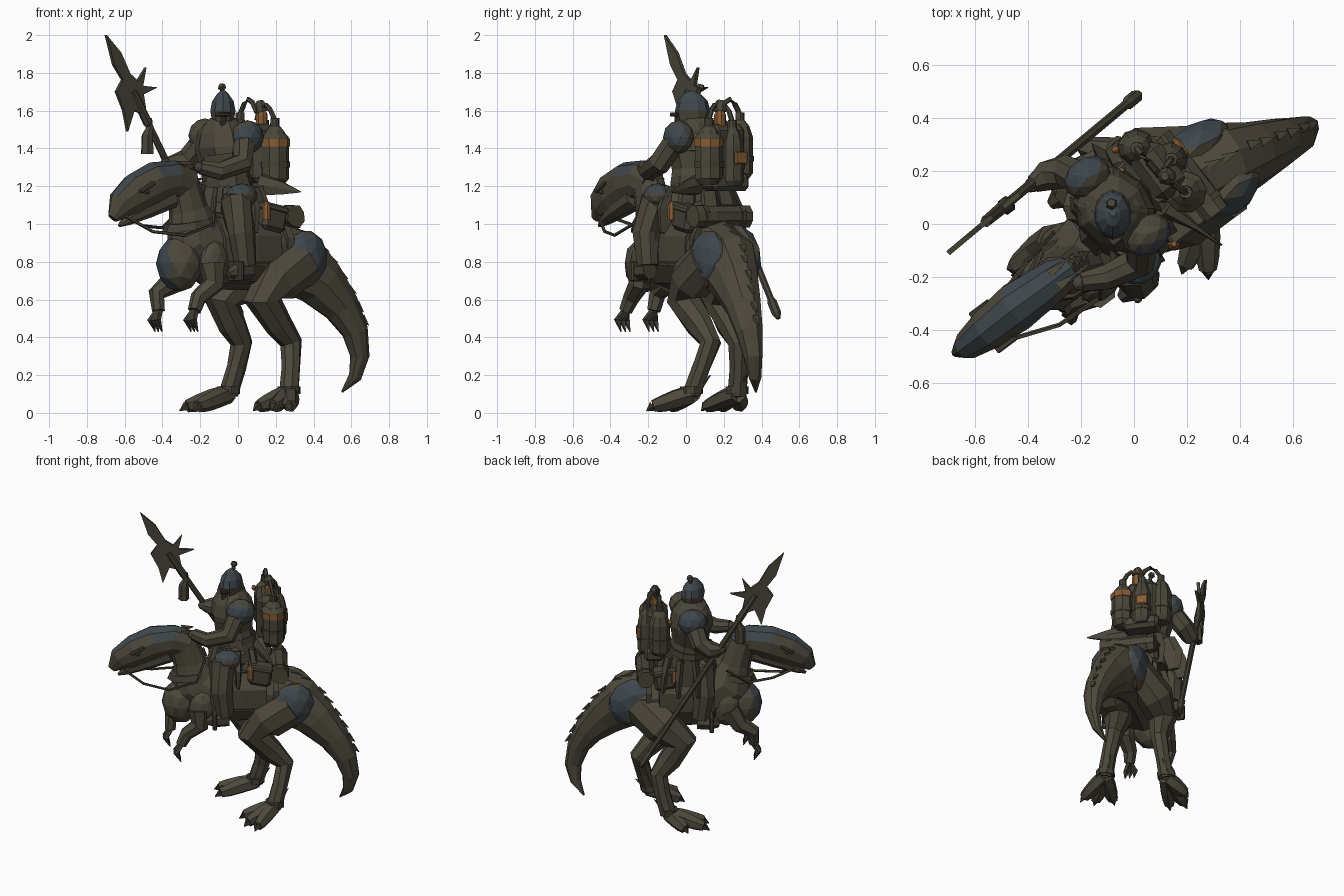
import bpy, bmesh, math, random
from mathutils import Vector, Matrix

random.seed(4)
if bpy.data.objects.get("Cube"):
    bpy.data.objects.remove(bpy.data.objects["Cube"])


def material(name, rgb):
    m = bpy.data.materials.new(name)
    m.use_nodes = True
    m.diffuse_color = (*rgb, 1)
    m.node_tree.nodes["Principled BSDF"].inputs["Base Color"].default_value = (*rgb, 1)
    return m


HIDE = material("olive hide", (.075, .066, .046))
CLOTH = material("brown cloth", (.07, .062, .043))
LEATHER = material("dark leather", (.063, .055, .039))
BLUE = material("slate blue", (.05, .063, .073))
ORANGE = material("copper orange", (.24, .105, .035))
DARK = material("dark horn", (.048, .042, .032))

LEFT, BACK, UP = Vector((.6, -.8, 0)), Vector((.8, .6, 0)), Vector((0, 0, 1))
CENTRE = Vector((-.03, .01, 0))
TURN = Matrix((LEFT, BACK, UP)).transposed().to_4x4()


def finish(name, bm, mat):
    bmesh.ops.recalc_face_normals(bm, faces=bm.faces)
    mesh = bpy.data.meshes.new(name)
    bm.to_mesh(mesh)
    bm.free()
    mesh.materials.append(mat)
    ob = bpy.data.objects.new(name, mesh)
    bpy.context.collection.objects.link(ob)
    return ob


def loft(name, pts, mat, sides=8, rough=0.0, across=LEFT):
    """Tube through points (x, y, z, half width, half height)."""
    bm, rings = bmesh.new(), []
    ps = [Vector(p[:3]) for p in pts]
    for i, p in enumerate(pts):
        t = (ps[min(i + 1, len(ps) - 1)] - ps[max(i - 1, 0)]).normalized()
        ref = across if abs(across.dot(t)) < .9 else UP
        side = (ref - t * ref.dot(t)).normalized()
        up = side.cross(t)
        ring = []
        for k in range(sides):
            a = math.tau * (k + .5) / sides
            s = 1 + random.uniform(-rough, rough)
            ring.append(bm.verts.new(ps[i] + (side * p[3] * math.cos(a) + up * p[-1] * math.sin(a)) * s))
        rings.append(ring)
    for r, q in zip(rings, rings[1:]):
        for k in range(sides):
            j = (k + 1) % sides
            bm.faces.new((r[k], r[j], q[j], q[k]))
    bm.faces.new(rings[0])
    bm.faces.new(rings[-1])
    return finish(name, bm, mat)


def solid(name, pos, size, mat, ball=False, tilt=0):
    """Box or faceted ball turned to the mount's heading, size = left, back, up."""
    bm = bmesh.new()
    m = Matrix.Translation(pos) @ TURN @ Matrix.Rotation(tilt, 4, 'X') @ Matrix.Diagonal((*size, 1))
    if ball:
        bmesh.ops.create_icosphere(bm, subdivisions=2, radius=.5, matrix=m)
    else:
        bmesh.ops.create_cube(bm, size=1, matrix=m)
        bmesh.ops.bevel(bm, geom=bm.edges[:], offset=min(size) * .25, segments=1, affect='EDGES')
    return finish(name, bm, mat)


def paint(ob, mat, rule):
    ob.data.materials.append(mat)
    for f in ob.data.polygons:
        if rule(f.center, f.normal):
            f.material_index = len(ob.data.materials) - 1


def mirror(p):
    v = Vector(p[:3])
    v -= 2 * LEFT * LEFT.dot(v - CENTRE)
    return (*v, *p[3:])


def spike(name, base, tip, r, mat):
    loft(name, [(*base, r), (*tip, .002)], mat, 4)


# Mount: body from the top of the neck to the tip of the tail
body = [(-.30, -.20, 1.24, .08, .09), (-.26, -.17, 1.08, .09, .11), (-.24, -.15, .93, .13, .18),
        (-.12, -.06, .85, .16, .20), (.05, .07, .84, .17, .20), (.20, .17, .83, .16, .20),
        (.33, .23, .78, .15, .18), (.44, .265, .69, .125, .14), (.55, .305, .56, .095, .10),
        (.62, .335, .43, .07, .075), (.645, .355, .30, .05, .055), (.62, .365, .19, .033, .035),
        (.55, .37, .11, .005, .005)]
loft("body", body, HIDE, 10, .05)
chest = solid("chest", (-.31, -.205, .79), (.25, .25, .30), HIDE, True)
paint(chest, BLUE, lambda c, n: n.dot(BACK) < -.4 and -.75 < n.dot(LEFT) < .4 and abs(n.z) < .75)

# Row of back spines, fading out along the tail
for i in (0, 1, 5, 6, 7, 8):
    a, b = body[i], body[i + 1]
    pa, pb = Vector(a[:3]), Vector(b[:3])
    t = (pb - pa).normalized()
    up = LEFT.cross(t)
    for k in (.2, .7):
        base = pa.lerp(pb, k) + up * (a[4] + (b[4] - a[4]) * k) * .9
        spike("back_spine", base, base + up * .02 + t * .06, .025, HIDE)

# Head, jaw, brow and eyes
head = loft("head", [(-.26, -.18, 1.20, .07, .10), (-.34, -.24, 1.235, .085, .10),
                     (-.44, -.31, 1.215, .095, .115), (-.54, -.39, 1.16, .082, .115),
                     (-.62, -.45, 1.10, .058, .085), (-.665, -.48, 1.03, .02, .03)], HIDE, 10, .03)
paint(head, BLUE, lambda c, n: n.z > .45 and c.x > -.64)
loft("jaw", [(-.36, -.26, 1.14, .07, .06), (-.48, -.35, 1.08, .06, .05),
             (-.59, -.43, 1.02, .035, .03), (-.63, -.46, .99, .008)], HIDE, 8)
for s in (1, -1):
    at = Vector((-.53, -.385, 1.17)) + LEFT * .08 * s
    solid("eye", at, (.02, .03, .025), DARK, True)
    solid("brow", at + UP * .025, (.03, .10, .02), HIDE, tilt=.5)
    for k in range(4):
        base = Vector((-.30, -.21, 1.30 - .035 * k)) + LEFT * .03 * s + BACK * .02 * k
        spike("nape_spine", base, base + BACK * .08 + UP * .01, .025, HIDE)
for rein in ([(-.61, -.465, 1.05), (-.45, -.43, .96), (-.28, -.38, .94), (-.13, -.28, 1.0), (-.12, -.20, 1.14)],
             [(-.62, -.44, 1.05), (-.50, -.27, .99), (-.40, -.14, .98), (-.30, -.03, 1.08)]):
    loft("rein", [(*p, .009) for p in rein], LEATHER, 5)
loft("neck_collar", [(-.255, -.165, 1.02, .11, .145), (-.25, -.16, .98, .12, .165)], LEATHER, 10, .03)


# Hind legs and feet
def hind_leg(side, hip, size, path, toes, spur, sign):
    ob = solid(side + "_haunch", hip, size, HIDE, True, -.3)
    paint(ob, BLUE, lambda c, n: n.dot(LEFT) * sign > .1 and n.z < .85
          and c.z > hip[2] - .10 and n.dot(BACK) > -.55)
    radii = (.13, .105, .078, .062, .054, .055)
    loft(side + "_leg", [(*hip, .10, .13)] + [(*p, r * .9, r) for p, r in zip(path, radii)], HIDE, 8, .05)
    ankle = Vector(path[-1])
    loft(side + "_ankle_band", [(*(ankle + UP * k), .062) for k in (.0, .04)], LEATHER, 8, .04)
    for t in toes:
        tip = Vector(t)
        a, b, c = (ankle.lerp(tip, k) for k in (.35, .65, .85))
        a.z, b.z, c.z = .075, .05, .036
        loft(side + "_toe", [(*ankle, .052), (*a, .052), (*b, .045), (*c, .034)], HIDE, 6)
        spike(side + "_claw", c, tip, .028, DARK)
    spike(side + "_spur", ankle, spur, .035, HIDE)


hind_leg("left", (.35, .12, .81), (.18, .28, .32),
         [(.21, .03, .70), (.13, -.01, .60), (.21, .07, .47), (.28, .13, .37), (.28, .08, .24), (.27, .03, .10)],
         [(.08, -.10, .01), (.18, -.19, .01), (.28, -.21, .01)], (.31, .13, .20), 1)
hind_leg("right", (.20, .26, .83), (.19, .40, .34),
         [(.02, .24, .70), (-.09, .18, .59), (-.03, .23, .47), (.02, .28, .37), (-.01, .28, .24), (-.05, .27, .10)],
         [(-.31, .17, .01), (-.24, .08, .01), (-.22, .29, .01)], (.03, .32, .20), -1)


# Small fore arms with hooked claws
def fore_arm(side, pts):
    solid(side + "_shoulder", Vector(pts[0]) + BACK * .02, (.11, .18, .24), HIDE, True)
    loft(side + "_arm", [(*p, r) for p, r in zip(pts, (.075, .06, .045, .035))], HIDE, 7, .05)
    hand = Vector(pts[-1])
    for k in (-1, 0, 1):
        mid = hand - BACK * .03 + LEFT * .03 * k - UP * .05
        loft(side + "_finger", [(*hand, .022), (*mid, .02), (*(mid - UP * .06 + BACK * .03), .003)], DARK, 5)


fore_arm("left", [(-.14, -.24, .79), (-.13, -.25, .68), (-.21, -.29, .61), (-.23, -.32, .54)])
fore_arm("right", [(-.30, -.07, .79), (-.36, -.10, .68), (-.43, -.15, .63), (-.42, -.17, .54)])

# Saddle, girths and luggage
loft("saddle_blanket", [(-.15, -.085, .87, .165, .205), (.0, .03, .87, .185, .215), (.13, .13, .87, .18, .21)],
     CLOTH, 10, .03)
for x, y in ((-.16, -.09), (.17, .15)):
    loft("girth", [(x, y, .865, .17, .205), (x + .03, y + .022, .865, .175, .21)], LEATHER, 10)
solid("saddle", (-.02, .04, 1.06), (.30, .38, .18), LEATHER, True)
roll = Vector((.20, .18, 1.04))
loft("bedroll", [(*(roll + LEFT * k), .06) for k in (-.18, -.06, .06, .18)], CLOTH, 8, .08)
for k in (-.12, .12):
    loft("bedroll_strap", [(*(roll + LEFT * (k + d)), .065) for d in (-.012, .012)], LEATHER, 8)
bag = (.18, .0, 1.03, 0)
for at in (bag, mirror(bag)):
    solid("saddle_bag", at[:3], (.09, .15, .14), LEATHER, tilt=-.2)
    solid("bag_flap", Vector(at[:3]) + UP * .055, (.10, .16, .04), CLOTH, tilt=-.2)
for x, y, z, r in ((.15, -.075, 1.02, .024), mirror((.15, -.06, 1.02, .024))):
    loft("flask", [(x, y, z, r), (x, y, z + .07, r), (x, y, z + .10, .01)], ORANGE, 8)
loft("cloak_tail", [(.12, .06, 1.21, .06, .04), (.23, -.01, 1.19, .04, .015), (.33, -.08, 1.17, .004)], CLOTH, 6, .1)

# Rider: robe, hood collar, belt and hanging skirt panels
loft("robe", [(-.03, .05, 1.02, .17, .15), (-.05, .06, 1.16, .15, .13), (-.07, .06, 1.28, .14, .12),
              (-.08, .06, 1.40, .17, .13), (-.08, .055, 1.49, .15, .12), (-.08, .05, 1.56, .07, .07)],
     CLOTH, 10, .05)
loft("belt", [(-.06, .06, 1.20, .155, .135), (-.065, .06, 1.24, .15, .13)], LEATHER, 10)
loft("cape", [(-.07, .05, 1.37, .17, .14), (-.075, .05, 1.41, .17, .145), (-.08, .05, 1.48, .145, .13),
              (-.08, .055, 1.53, .10, .105), (-.08, .06, 1.55, .07, .08)], CLOTH, 9, .06)
for i in range(9):
    a = math.tau * i / 9
    d = LEFT * math.cos(a) * .16 + BACK * math.sin(a) * .14
    p = Vector((-.05, .06, 1.19)) + d
    loft("skirt_panel", [(*p, .055, .025), (*(p + d * .25 - UP * .12), .07, .025),
                         (*(p + d * .35 - UP * .24), .04, .015)], CLOTH, 5, .1)

# Helmet facing straight ahead, with visor and knob
helmet = loft("helmet", [(-.08, .035, 1.49, .05, .065), (-.08, .035, 1.54, .06, .08), (-.08, .035, 1.60, .07, .094),
                         (-.08, .035, 1.65, .06, .08), (-.08, .035, 1.69, .03, .045), (-.08, .04, 1.705, .012)],
              CLOTH, 10, across=Vector((1, 0, 0)))
paint(helmet, BLUE, lambda c, n: c.z > 1.61)
loft("helmet_knob", [(-.083, .06, 1.68, .014), (-.083, .07, 1.71, .012), (-.085, .075, 1.72, .024),
                     (-.085, .08, 1.74, .016)], CLOTH, 6)
face = Vector((-.08, -.045, 1.58))
solid("visor_slit", face, (.07, .05, .022), DARK)
solid("visor_guard", face - UP * .04, (.025, .03, .08), DARK)

# Rider arms and shoulder plates
for side, sign, pad, arm in (
        ("left", 1, (.05, -.04, 1.46), [(.035, -.05, 1.45, .065), (.02, -.14, 1.32, .06), (-.10, -.20, 1.28, .05),
                                        (-.20, -.22, 1.30, .038)]),
        ("right", -1, (-.175, .175, 1.47), [(-.17, .16, 1.45, .07), (-.26, .20, 1.34, .065), (-.33, .18, 1.31, .06),
                                            (-.38, .15, 1.32, .035)])):
    loft(side + "_sleeve", arm, CLOTH, 8, .06)
    solid(side + "_glove", arm[-1][:3], (.06, .07, .06), LEATHER, True)
    plate = solid(side + "_shoulder_plate", pad, (.15, .19, .18), CLOTH, True)
    paint(plate, BLUE, lambda c, n: n.z > -.4 and n.dot(LEFT) * sign > .05 and (sign < 0 or n.z < .75))

# Rider legs with a plated left thigh, and stirrups
leg = [(.0, -.02, 1.12, .09), (-.01, -.18, 1.10, .085), (.02, -.21, .95, .072), (.04, -.20, .78, .058)]
boot = [(.06, -.19, .755, .05), (-.01, -.25, .75, .05), (-.05, -.28, .735, .02)]
for side, flip in (("left", lambda p: p), ("right", mirror)):
    loft(side + "_rider_leg", [flip(p) for p in leg], CLOTH, 8, .06)
    loft(side + "_boot", [flip(p) for p in boot], LEATHER, 7)
    solid(side + "_stirrup", flip(boot[1])[:3], (.11, .03, .11), LEATHER)
    loft(side + "_stirrup_strap", [flip((.05, -.10, 1.08, .03, .012)), flip((.06, -.19, .80, .03, .012))], LEATHER, 4)
thigh = solid("thigh_plate", (.02, -.15, 1.15), (.15, .18, .13), CLOTH, True)
paint(thigh, BLUE, lambda c, n: n.z > .25)

# Back pack with tanks, hoses and a bottle
solid("pack_frame", (.09, .20, 1.37), (.22, .14, .32), LEATHER)
solid("pack_roll", (.11, .21, 1.22), (.24, .13, .09), CLOTH)
for x, y, z, r in ((.195, .12, 1.21, .075), (.01, .285, 1.24, .07), (.14, .245, 1.20, .062)):
    loft("tank", [(x, y, z, r * .7), (x, y, z + .03, r), (x, y, z + .22, r), (x, y, z + .28, r * .7),
                  (x, y, z + .31, .025), (x, y, z + .35, .024)], CLOTH, 9, .04)
    loft("tank_strap", [(x, y, z + .09, r * 1.07), (x, y, z + .12, r * 1.07)], LEATHER, 9)
    hose = [(x + (.10 - x) * k, y + (.18 - y) * k, z + .34 + .08 * math.sin(k * 3), .014) for k in (0, .25, .5, .75, 1)]
    loft("hose", hose, LEATHER, 6)
loft("tank_band", [(.195, .12, 1.41, .08), (.195, .12, 1.45, .08)], ORANGE, 9)
loft("tank_band_cover", [(.195, .12, 1.44, .08), (.195, .12, 1.455, .078), (.195, .12, 1.48, .055)], CLOTH, 9)
solid("rear_lamp", Vector((.13, .255, 1.35)) + BACK * .055, (.08, .03, .07), ORANGE)
solid("right_buckle", (-.07, .28, 1.48), (.03, .03, .04), ORANGE, True)
loft("bottle", [(.125, .18, 1.49, .032), (.125, .18, 1.58, .032), (.125, .18, 1.605, .018)], ORANGE, 8)
loft("bottle_cap", [(.125, .18, 1.595, .034), (.12, .18, 1.63, .034), (.115, .18, 1.655, .016)], CLOTH, 7, .1)

# Polearm: shaft, blade and hanging charm
foot, tip = Vector((.02, .49, .50)), Vector((-.70, -.11, 2.0))
axis = (tip - foot).normalized()
flat = (axis * axis.z - UP).normalized()
loft("shaft", [(*(foot + axis * a), r) for a, r in ((0, .012), (.03, .026), (.10, .026), (.12, .018),
                                                    (1.2, .019), (1.22, .026), (1.42, .022))], LEATHER, 7)
length = (tip - foot).length
outline = [(0, 0), (.16, .04), (.26, .03), (.29, .10), (.40, .11), (.51, .145), (.44, .05), (.48, .015),
           (.48, -.02), (.40, -.05), (.42, -.15), (.36, -.07), (.29, -.14), (.32, -.055), (.26, -.03), (.13, -.035)]
bm = bmesh.new()
rim = bm.faces.new([bm.verts.new(foot + axis * (length - a) + flat * w) for a, w in outline])
thick = axis.cross(flat) * .02
new = bmesh.ops.extrude_face_region(bm, geom=[rim], use_keep_orig=True)["geom"]
bmesh.ops.translate(bm, vec=thick, verts=[v for v in new if isinstance(v, bmesh.types.BMVert)])
bmesh.ops.translate(bm, vec=-thick / 2, verts=bm.verts)
finish("blade", bm, CLOTH)
loft("charm", [(-.46, .08, 1.56, .006), (-.47, .075, 1.50, .022), (-.48, .07, 1.47, .032), (-.48, .07, 1.37, .036)],
     LEATHER, 6)
